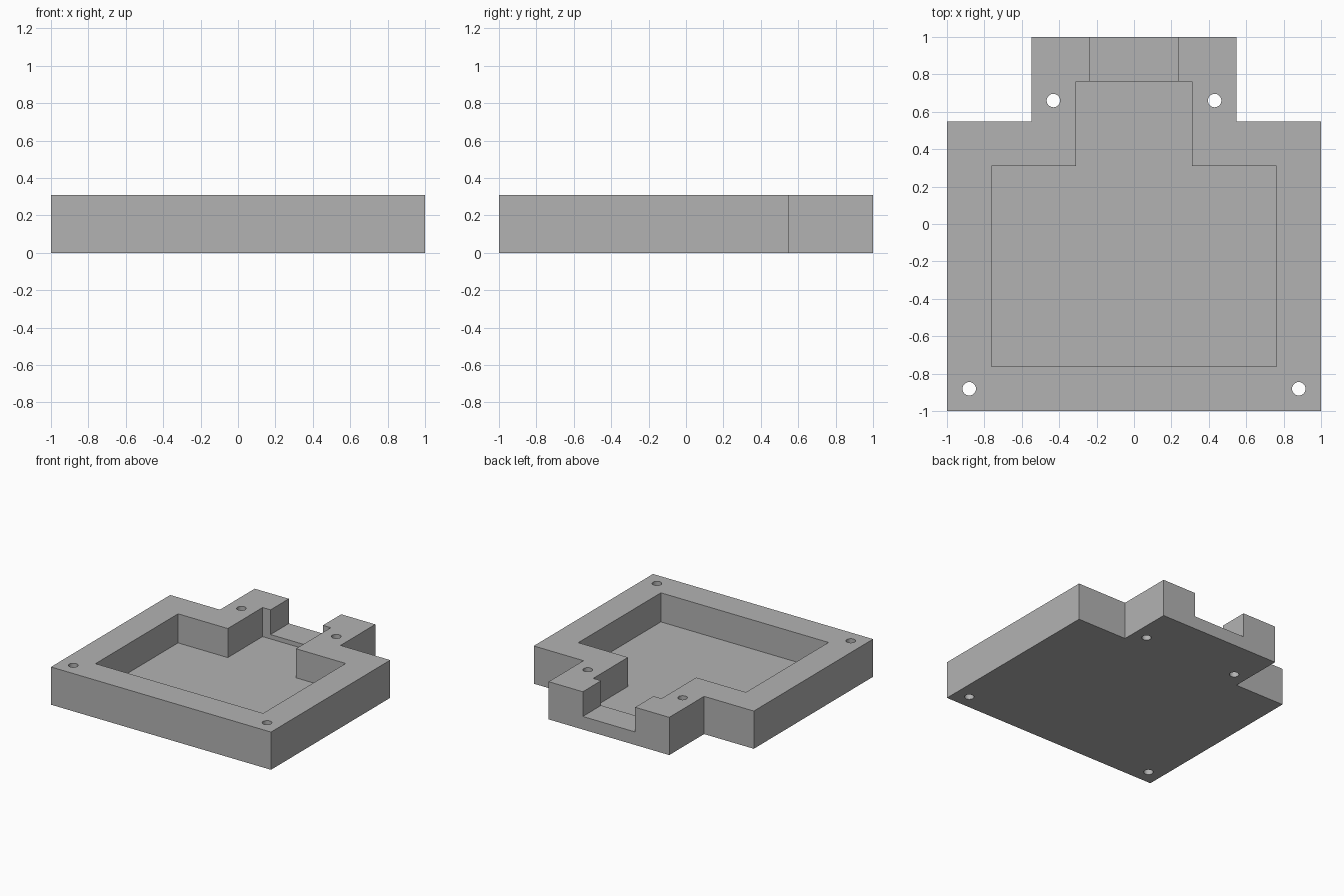
import bpy
import bmesh

cube = bpy.data.objects.get("Cube")
if cube:
    bpy.data.objects.remove(cube, do_unlink=True)

HEIGHT = 0.31
FLOOR = 0.071        # pocket floor
NOTCH_FLOOR = 0.107  # slot through the rear wall
WALL = 0.238

grey = bpy.data.materials.new("plain grey")
grey.use_nodes = True
colour = (0.45, 0.45, 0.45, 1)
grey.diffuse_color = colour
grey.node_tree.nodes["Principled BSDF"].inputs["Base Color"].default_value = colour


def prism(name, half_profile, z0, z1):
    """Extrude a profile given by its right half, mirrored across x = 0."""
    points = half_profile + [(-x, y) for x, y in reversed(half_profile)]
    bm = bmesh.new()
    face = bm.faces.new([bm.verts.new((x, y, z0)) for x, y in points])
    top = bmesh.ops.extrude_face_region(bm, geom=[face])["geom"]
    verts = [v for v in top if isinstance(v, bmesh.types.BMVert)]
    bmesh.ops.translate(bm, verts=verts, vec=(0, 0, z1 - z0))
    bmesh.ops.recalc_face_normals(bm, faces=bm.faces)
    mesh = bpy.data.meshes.new(name)
    bm.to_mesh(mesh)
    bm.free()
    mesh.materials.append(grey)
    obj = bpy.data.objects.new(name, mesh)
    bpy.context.collection.objects.link(obj)
    return obj


def stepped_profile(inset):
    """Right half of the stepped outline, moved inward by the wall width."""
    side, tab, step = 1 - inset, 0.548 - inset, 0.548 - inset
    return [(side, -side), (side, step), (tab, step), (tab, side)]


def cut(target, cutter):
    mod = target.modifiers.new(cutter.name, "BOOLEAN")
    mod.operation = "DIFFERENCE"
    mod.solver = "EXACT"
    mod.object = cutter
    bpy.context.view_layer.objects.active = target
    bpy.ops.object.modifier_apply(modifier=mod.name)
    bpy.data.objects.remove(cutter, do_unlink=True)


# Tray body with its pocket and rear slot
tray = prism("tray_body", stepped_profile(0), 0, HEIGHT)
cut(tray, prism("pocket_cutter", stepped_profile(WALL), FLOOR, 0.5))
slot = [(WALL, 0.7), (WALL, 1.1)]
cut(tray, prism("slot_cutter", slot, NOTCH_FLOOR, 0.5))

# Mounting holes, mirrored left and right
for x, y in [(0.881, -0.881), (0.431, 0.66)]:
    for side in (-1, 1):
        bpy.ops.mesh.primitive_cylinder_add(
            vertices=32, radius=0.036, depth=1, location=(side * x, y, 0))
        hole = bpy.context.object
        hole.name = "hole_cutter"
        hole.data.materials.append(grey)
        cut(tray, hole)

# Smooth hole walls, crisp edges
bpy.ops.object.select_all(action="DESELECT")
tray.select_set(True)
bpy.context.view_layer.objects.active = tray
bpy.ops.object.shade_smooth_by_angle()
